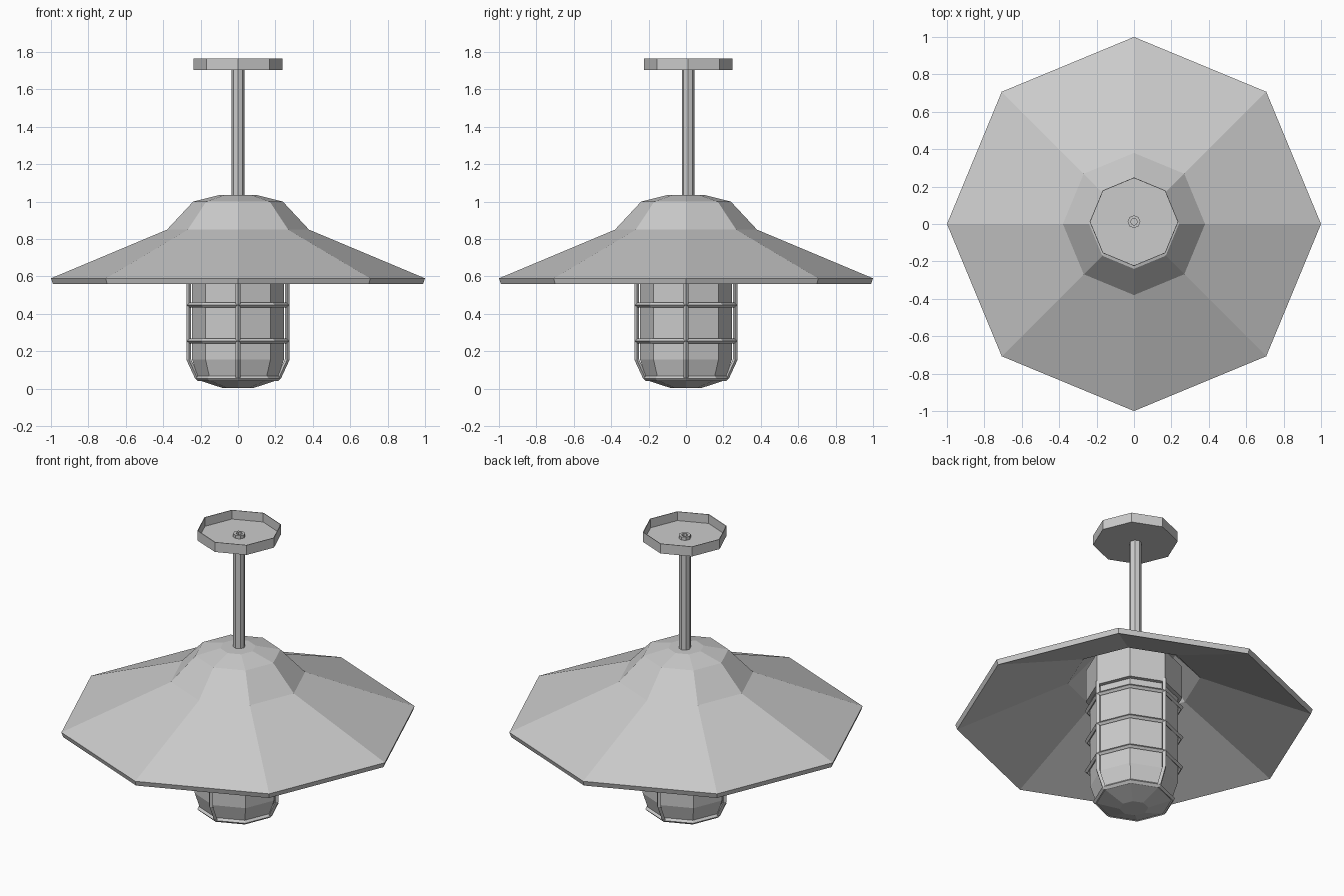
import bpy
import bmesh
from math import cos, sin, pi
from mathutils import Matrix, Vector

cube = bpy.data.objects.get("Cube")
if cube:
    bpy.data.objects.remove(cube, do_unlink=True)

grey = bpy.data.materials.new("light grey metal")
grey.use_nodes = True
colour = (0.6, 0.6, 0.6, 1)
grey.diffuse_color = colour
grey.node_tree.nodes["Principled BSDF"].inputs["Base Color"].default_value = colour

SIDES = 8


def finish(name, bm, loc=(0, 0, 0)):
    bmesh.ops.recalc_face_normals(bm, faces=bm.faces)
    mesh = bpy.data.meshes.new(name)
    bm.to_mesh(mesh)
    bm.free()
    mesh.materials.append(grey)
    obj = bpy.data.objects.new(name, mesh)
    obj.location = loc
    bpy.context.collection.objects.link(obj)
    return obj


def bridge(bm, a, b):
    n = len(a)
    for i in range(n):
        j = (i + 1) % n
        bm.faces.new((a[i], a[j], b[j], b[i]))


def lathe(name, profile, loc=(0, 0, 0), closed=False):
    """Spin (radius, height) points into an eight-sided part."""
    bm = bmesh.new()
    rings = []
    for r, z in profile:
        rings.append([bm.verts.new((r * cos(2 * pi * k / SIDES),
                                    r * sin(2 * pi * k / SIDES), z))
                      for k in range(SIDES)])
    for a, b in zip(rings, rings[1:]):
        bridge(bm, a, b)
    if closed:
        bridge(bm, rings[-1], rings[0])
    else:
        bm.faces.new(rings[0])
        bm.faces.new(rings[-1])
    return finish(name, bm, loc)


def cage_bar(name, path, size, angle):
    """Sweep a diamond section along (radius, height) points."""
    bm = bmesh.new()
    turn = Matrix.Rotation(angle, 3, "Z")
    sections = []
    for r, z in path:
        corners = ((r + size, 0), (r, size), (r - size, 0), (r, -size))
        sections.append([bm.verts.new(turn @ Vector((x, y, z))) for x, y in corners])
    for a, b in zip(sections, sections[1:]):
        bridge(bm, a, b)
    bm.faces.new(sections[0])
    bm.faces.new(sections[-1])
    return finish(name, bm)


# Wide shade, a thin shell with an inner and an outer skin
lathe("shade", [(0.10, 1.035), (0.24, 1.0), (0.38, 0.85), (1.0, 0.59),
                (0.99, 0.56), (0.37, 0.825), (0.23, 0.975), (0.09, 1.01)])

# Hanging rod and open ceiling cup, set slightly back
back = (0, 0.012, 0)
lathe("rod", [(0.034, 1.0), (0.034, 1.73), (0.018, 1.73), (0.018, 1.71)], back)
lathe("ceiling_cup", [(0.237, 1.705), (0.237, 1.765), (0.233, 1.765), (0.233, 1.71)], back)

# Lamp socket under the shade, and the glass
lathe("socket", [(0.27, 0.70), (0.27, 0.90)])
lathe("glass", [(0.08, 0.003), (0.21, 0.045), (0.245, 0.155), (0.245, 0.72)])

# Wire cage around the glass
wire = 0.013
for i, (radius, height) in enumerate([(0.217, 0.055), (0.263, 0.255),
                                      (0.263, 0.447), (0.263, 0.64)]):
    lathe(f"cage_ring_{i + 1}",
          [(radius + wire, height), (radius, height + wire),
           (radius - wire, height), (radius, height - wire)], closed=True)
for k in range(4):
    cage_bar(f"cage_bar_{k + 1}", [(0.217, 0.055), (0.263, 0.155), (0.263, 0.72)],
             wire, k * pi / 2)
